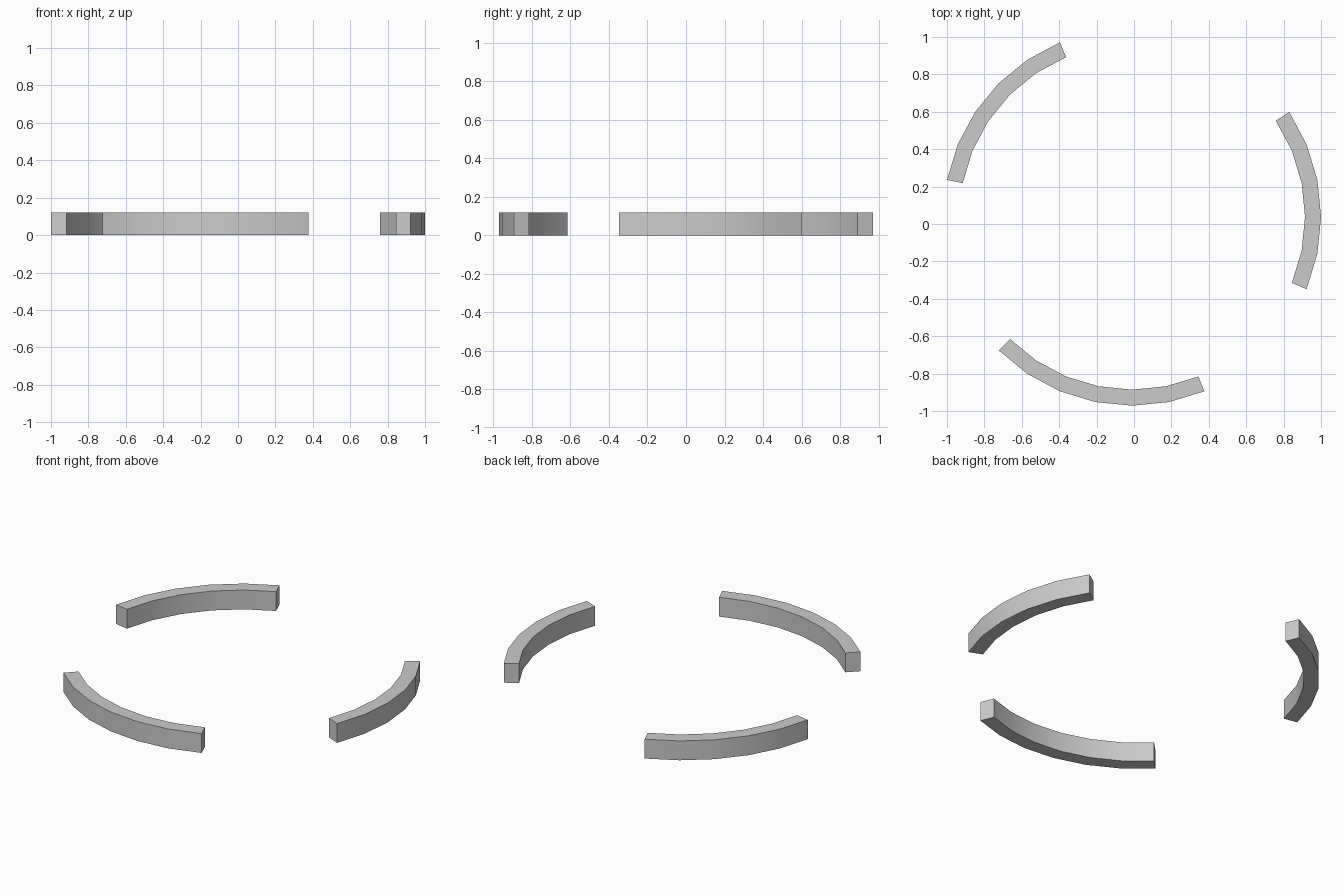
import bpy, bmesh, math

if "Cube" in bpy.data.objects:
    bpy.data.objects.remove(bpy.data.objects["Cube"])

CX, CY = -0.0097, 0.0384      # ring centre
R_OUT, R_IN, H = 1.0097, 0.924, 0.12
STEP = 2 * math.pi / 32       # ring is a 32-sided circle


def arc(name, first, last):
    """Rectangular section swept along ring steps first..last."""
    bm = bmesh.new()
    rings = []
    for i in range(first, last + 1):
        c, s = math.cos(i * STEP), math.sin(i * STEP)
        rings.append([bm.verts.new((CX + r * c, CY + r * s, z))
                      for r, z in ((R_IN, 0), (R_OUT, 0), (R_OUT, H), (R_IN, H))])
    for a, b in zip(rings, rings[1:]):
        for k in range(4):
            n = (k + 1) % 4
            bm.faces.new((a[k], a[n], b[n], b[k]))
    bm.faces.new(rings[0])
    bm.faces.new(rings[-1])
    bmesh.ops.recalc_face_normals(bm, faces=bm.faces)
    mesh = bpy.data.meshes.new(name)
    bm.to_mesh(mesh)
    bm.free()
    obj = bpy.data.objects.new(name, mesh)
    bpy.context.collection.objects.link(obj)
    bpy.ops.object.select_all(action='DESELECT')
    obj.select_set(True)
    bpy.context.view_layer.objects.active = obj
    bpy.ops.object.shade_smooth_by_angle(angle=math.radians(30))


# Three separate curved bars of the broken ring
arc("right_arc", -2, 3)
arc("back_left_arc", 10, 15)
arc("front_arc", 20, 26)
